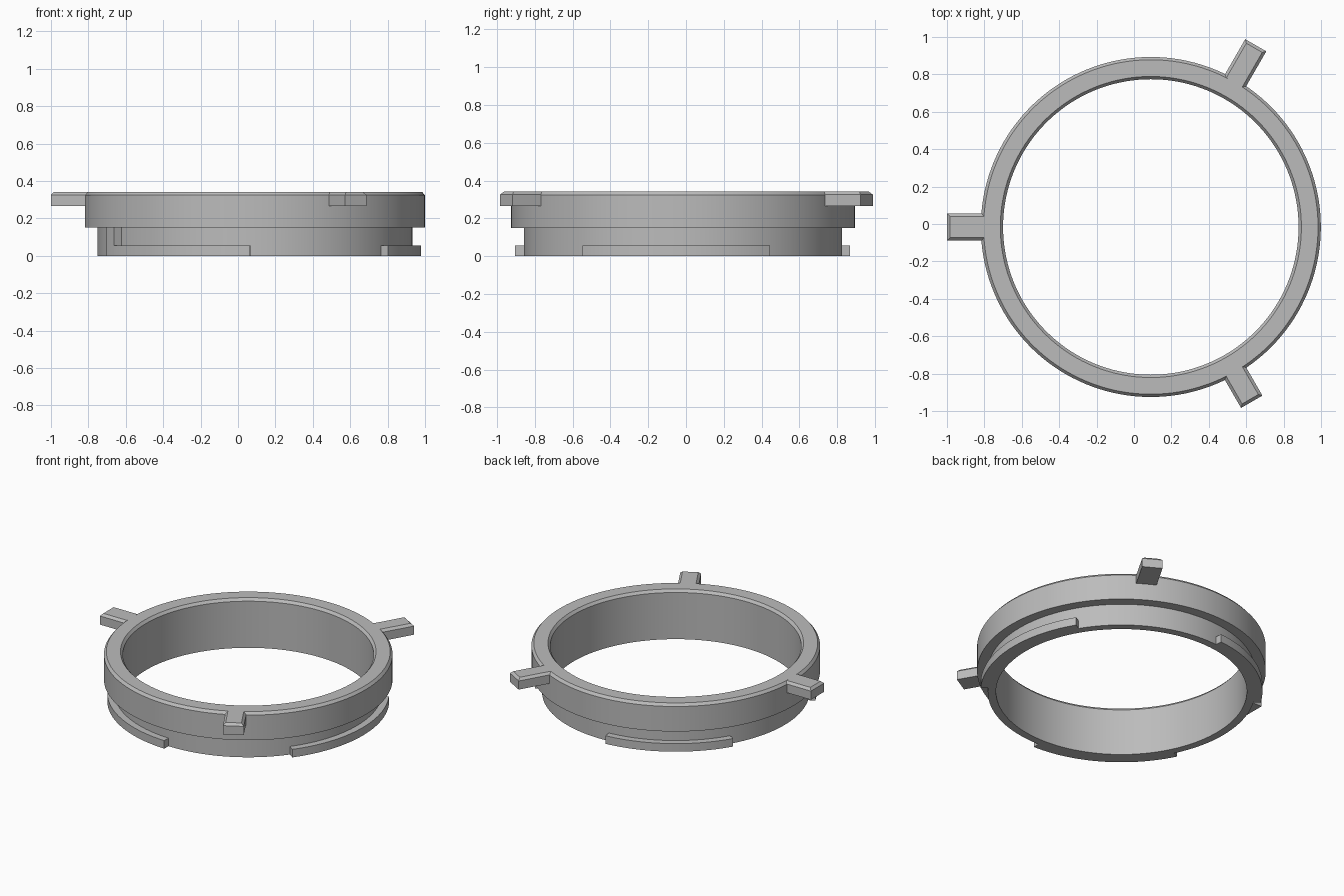
import bpy
import bmesh
from math import cos, sin, radians, pi
from mathutils import Matrix, Vector

if "Cube" in bpy.data.objects:
    bpy.data.objects.remove(bpy.data.objects["Cube"], do_unlink=True)

CENTRE = Vector((0.09, -0.016, 0))
TOP = 0.342

grey = bpy.data.materials.new("plain_grey")
grey.use_nodes = True
grey.diffuse_color = (0.5, 0.5, 0.5, 1)
grey.node_tree.nodes["Principled BSDF"].inputs["Base Color"].default_value = (0.5, 0.5, 0.5, 1)


def finish(bm, name, smooth=True):
    bmesh.ops.recalc_face_normals(bm, faces=bm.faces)
    mesh = bpy.data.meshes.new(name)
    bm.to_mesh(mesh)
    bm.free()
    mesh.materials.append(grey)
    obj = bpy.data.objects.new(name, mesh)
    obj.location = CENTRE
    bpy.context.collection.objects.link(obj)
    if smooth:
        bpy.ops.object.select_all(action="DESELECT")
        obj.select_set(True)
        bpy.context.view_layer.objects.active = obj
        bpy.ops.object.shade_smooth_by_angle(angle=radians(25))
    return obj


def sweep(name, profile, start, end, steps):
    """Turn a closed (radius, z) profile about the axis, from start to end degrees."""
    bm = bmesh.new()
    full = end - start >= 360
    rings = []
    for i in range(steps if full else steps + 1):
        a = radians(start + (end - start) * i / steps)
        rings.append([bm.verts.new((r * cos(a), r * sin(a), z)) for r, z in profile])
    n = len(profile)
    for i in range(steps):
        a, b = rings[i], rings[(i + 1) % len(rings)]
        for j in range(n):
            k = (j + 1) % n
            bm.faces.new((a[j], a[k], b[k], b[j]))
    if not full:
        bm.faces.new(rings[0])
        bm.faces.new(rings[-1])
    return finish(bm, name)


def tab(name, angle, reach, width):
    """Radial tab with a chamfered top rim, open towards the ring."""
    inner, low, c = 0.893, 0.266, 0.016
    bm = bmesh.new()
    bmesh.ops.create_cube(bm, size=1)
    for v in bm.verts:
        v.co = ((inner + reach) / 2 + v.co.x * (reach - inner),
                v.co.y * width, low + (v.co.z + 0.5) * (TOP - low))
    rim = [e for e in bm.edges
           if all(v.co.z > TOP - 0.01 for v in e.verts)
           and any(v.co.x > inner + 0.01 for v in e.verts)]
    bmesh.ops.bevel(bm, geom=rim, offset=c, segments=1, affect="EDGES")
    bmesh.ops.rotate(bm, verts=bm.verts, cent=(0, 0, 0),
                     matrix=Matrix.Rotation(radians(angle), 3, "Z"))
    return finish(bm, name, smooth=False)


# Stepped ring body with chamfered upper rims
sweep("ring_body", [
    (0.79, 0), (0.842, 0), (0.842, 0.15), (0.909, 0.15),
    (0.909, TOP - 0.018), (0.894, TOP), (0.805, TOP), (0.79, TOP - 0.018),
], 0, 360, 144)

# Bayonet flanges around the foot
def band(height):
    return [(0.83, 0), (0.888, 0), (0.888, height), (0.83, height)]

sweep("front_flange", band(0.056), 212, 268.4, 24)
sweep("left_flange", band(0.056), -36.8, 31.3, 28)
sweep("back_flange", band(0.056), 95, 149, 22)

# Stop block at the end of the front flange
sweep("flange_stop", band(0.15), 206.8, 212, 3)

# Grip tabs at the top
tab("right_tab", 180, 1.09, 0.145)
tab("back_tab", 60, 1.122, 0.13)
tab("front_tab", -60, 1.079, 0.132)
